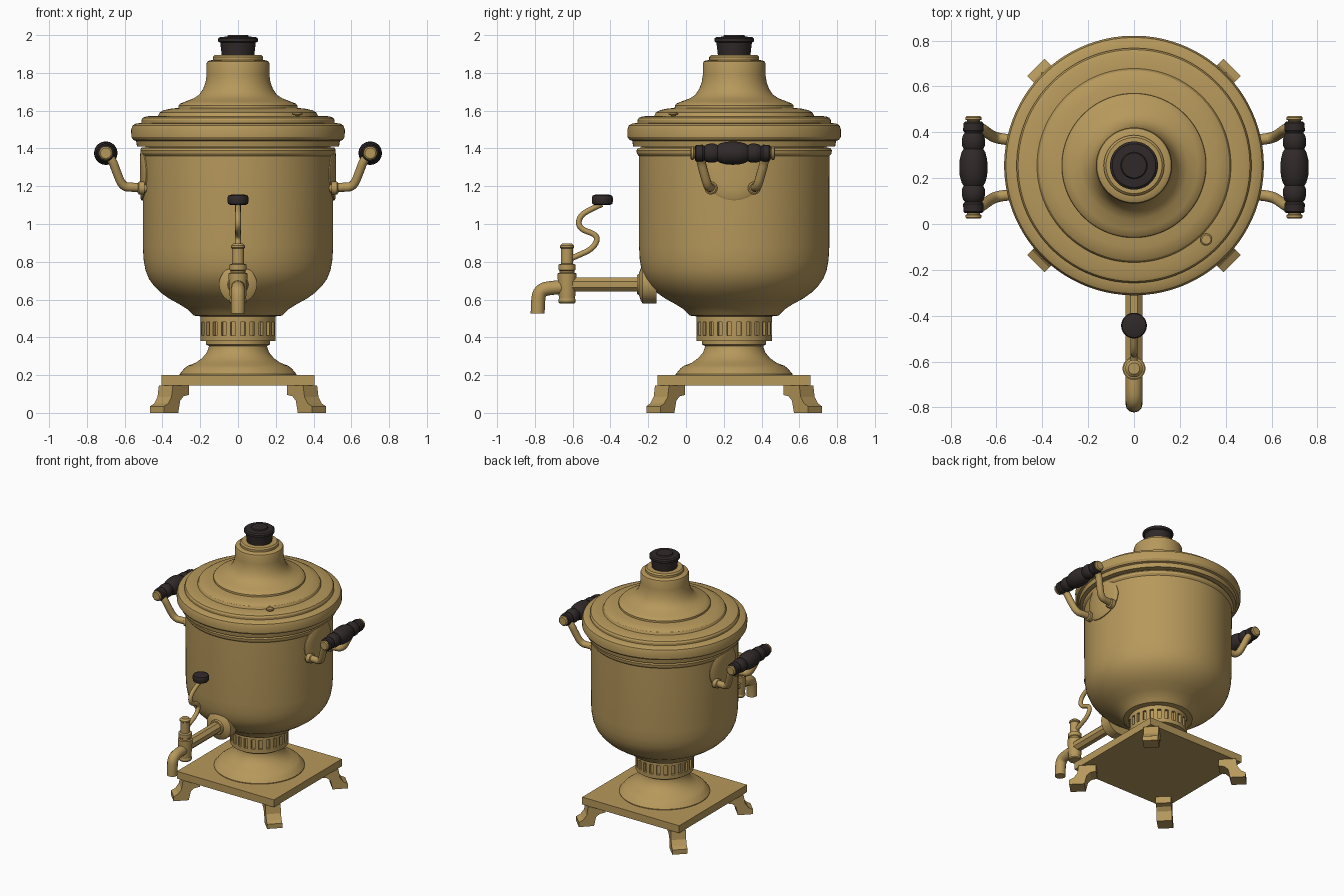
import bpy, bmesh, math
from mathutils import Matrix, Vector

if "Cube" in bpy.data.objects:
    bpy.data.objects.remove(bpy.data.objects["Cube"])

CY = 0.255  # the vessel axis sits behind the middle because of the tap


def material(name, rgb):
    m = bpy.data.materials.new(name)
    m.diffuse_color = (*rgb, 1)
    m.use_nodes = True
    m.node_tree.nodes["Principled BSDF"].inputs["Base Color"].default_value = m.diffuse_color
    return m


BRASS = material("brass", (0.47, 0.315, 0.105))
DARK = material("dark_wood", (0.03, 0.022, 0.022))


def finish(name, bm, mat, matrix=Matrix(), angle=30):
    bmesh.ops.recalc_face_normals(bm, faces=bm.faces)
    mesh = bpy.data.meshes.new(name)
    bm.to_mesh(mesh)
    bm.free()
    mesh.transform(matrix)
    mesh.materials.append(mat)
    ob = bpy.data.objects.new(name, mesh)
    bpy.context.collection.objects.link(ob)
    smooth(ob, angle)
    return ob


def smooth(ob, angle=30):
    bpy.ops.object.select_all(action='DESELECT')
    ob.select_set(True)
    bpy.context.view_layer.objects.active = ob
    bpy.ops.object.shade_smooth_by_angle(angle=math.radians(angle))


def lathe_mesh(profile, seg, phase=0.0):
    """Turn (radius, height) points around z and cap both ends."""
    bm = bmesh.new()
    rings = []
    for r, z in profile:
        rings.append([bm.verts.new((r * math.cos(phase + math.tau * i / seg),
                                    r * math.sin(phase + math.tau * i / seg), z))
                      for i in range(seg)])
    rows = []
    for a, b in zip(rings, rings[1:]):
        rows.append([bm.faces.new((a[i], a[(i + 1) % seg], b[(i + 1) % seg], b[i]))
                     for i in range(seg)])
    bm.faces.new(rings[0])
    bm.faces.new(rings[-1])
    return bm, rows


def lathe(name, profile, mat=BRASS, at=(0, CY, 0), rot=Matrix(), seg=64):
    bm, _ = lathe_mesh(profile, seg, math.pi / seg)
    return finish(name, bm, mat, Matrix.Translation(at) @ rot)


def tube(name, points, radius, mat=BRASS):
    """Round bar swept along a smooth path."""
    cu = bpy.data.curves.new(name, 'CURVE')
    cu.dimensions = '3D'
    cu.bevel_depth, cu.bevel_resolution, cu.use_fill_caps = radius, 4, True
    sp = cu.splines.new('NURBS')
    sp.points.add(len(points) - 1)
    for p, co in zip(sp.points, points):
        p.co = (*co, 1)
    sp.order_u, sp.use_endpoint_u, sp.resolution_u = 3, True, 6
    ob = bpy.data.objects.new(name, cu)
    bpy.context.collection.objects.link(ob)
    cu.materials.append(mat)
    bpy.ops.object.select_all(action='DESELECT')
    ob.select_set(True)
    bpy.context.view_layer.objects.active = ob
    bpy.ops.object.convert(target='MESH')
    smooth(bpy.context.view_layer.objects.active, 40)


# --- Base plate and four diagonal feet
bm = bmesh.new()
bmesh.ops.create_cube(bm, size=1)
finish("base_plate", bm, BRASS,
       Matrix.Translation((0, CY, 0.1725)) @ Matrix.Diagonal((0.81, 0.81, 0.055, 1)))

FOOT = [(.605, 0), (.605, .035), (.575, .05), (.55, .085), (.54, .146), (.42, .146),
        (.42, .095), (.46, .088), (.485, .065), (.5, 0)]
for k in range(4):
    bm = bmesh.new()
    face = bm.faces.new([bm.verts.new((r, -0.0525, z)) for r, z in FOOT])
    new = bmesh.ops.extrude_face_region(bm, geom=[face])["geom"]
    bmesh.ops.translate(bm, vec=(0, 0.105, 0),
                        verts=[v for v in new if isinstance(v, bmesh.types.BMVert)])
    finish("foot", bm, BRASS, Matrix.Translation((0, CY, 0)) @
           Matrix.Rotation(math.radians(45 + 90 * k), 4, 'Z'), 20)

# --- Pedestal and slotted collar
lathe("pedestal", [(.31, .195), (.31, .205), (.285, .235), (.265, .25), (.225, .265),
                   (.19, .29), (.165, .32), (.155, .35), (.155, .355), (.17, .362), (.17, .385)])
bm, rows = lathe_mesh([(.185, .38), (.2, .38), (.2, .41), (.2, .48), (.2, .51), (.185, .515)],
                      48, math.pi / 48)
for f in bmesh.ops.extrude_discrete_faces(bm, faces=rows[2][::2])["faces"]:
    for v in f.verts:
        v.co.x *= 0.91
        v.co.y *= 0.91
finish("slotted_collar", bm, BRASS, Matrix.Translation((0, CY, 0)))

# --- Vessel, lid and chimney
lathe("vessel", [(.19, .51), (.235, .515), (.25, .53), (.27, .55), (.31, .575), (.365, .605),
                 (.41, .637), (.445, .672), (.472, .71), (.49, .755), (.5, .81), (.504, .88),
                 (.505, 1.36), (.515, 1.372), (.518, 1.39), (.51, 1.402), (.49, 1.405),
                 (.49, 1.42)], seg=96)
lathe("lid", [(.48, 1.41), (.535, 1.41), (.54, 1.44), (.555, 1.445), (.565, 1.46), (.566, 1.50),
              (.558, 1.522), (.54, 1.532), (.512, 1.535), (.512, 1.55), (.505, 1.562),
              (.485, 1.57), (.423, 1.573), (.415, 1.59), (.395, 1.602), (.36, 1.61),
              (.315, 1.615), (.314, 1.628), (.305, 1.638), (.28, 1.648), (.235, 1.665),
              (.205, 1.685), (.185, 1.715), (.172, 1.75), (.166, 1.79), (.166, 1.85),
              (.162, 1.86), (.15, 1.866), (.132, 1.868), (.132, 1.885), (.122, 1.895),
              (.08, 1.896)], seg=96)
lathe("lid_knob", [(.086, 1.89), (.094, 1.96), (.105, 1.966), (.105, 1.982), (.095, 1.99),
                   (.058, 1.992), (.054, 2.0)], DARK, seg=48)
lathe("steam_vent", [(.012, 1.555), (.012, 1.575), (.026, 1.58), (.026, 1.587), (.02, 1.592)],
      at=(.315, CY - .323, 0), seg=24)

# --- Tap: wall flange, pipe, valve and spout
AXIS_Y = Matrix.Rotation(math.pi / 2, 4, 'X')  # turns +z towards the front
TAP_Y, TAP_Z = -0.63, 0.68
lathe("tap_flange", [(.1, -.05), (.1, .025), (.085, .035), (.055, .045), (.05, .055)],
      at=(0, -.205, TAP_Z), rot=AXIS_Y, seg=40)
lathe("tap_pipe", [(.041, 0), (.041, .45)], at=(0, -.18, TAP_Z), rot=AXIS_Y, seg=8)
lathe("tap_valve", [(.04, .58), (.046, .587), (.046, .6), (.043, .605), (.05, .72), (.05, .738),
                    (.04, .742), (.04, .752), (.046, .757), (.046, .785), (.032, .79),
                    (.032, .87), (.038, .875), (.038, .885), (.025, .897)],
      at=(0, TAP_Y, 0), seg=32)
tube("tap_spout", [(0, TAP_Y, .665), (0, -.7, .665), (0, -.775, .65), (0, -.785, .58),
                   (0, -.785, .525)], .037)

# --- Twisted tap key with its dark button
tube("tap_key", [(0, -.625, .81), (0, -.58, .83), (0, -.49, .87), (0, -.46, .94),
                 (0, -.57, .975), (0, -.565, 1.045), (0, -.48, 1.09), (0, -.445, 1.105)], .015)
lathe("tap_key_button", [(.04, 1.1), (.053, 1.107), (.056, 1.12), (.056, 1.138), (.052, 1.15),
                         (.035, 1.156)], DARK, at=(0, -.443, 0), seg=32)

# --- Side handles: wall plate, two arms, turned grip and end caps
HALF = [(-.2, .036), (-.193, .044), (-.16, .045), (-.15, .038), (-.14, .046), (-.12, .051),
        (-.095, .05), (-.08, .043), (-.066, .052), (-.035, .06)]
GRIP = [(r, t) for t, r in HALF] + [(.062, 0)] + [(r, -t) for t, r in reversed(HALF)]
CAP = [(.028, .19), (.028, .205), (.036, .208), (.036, .218), (.028, .224)]
for s in (-1, 1):
    # shallow oval shield wrapped around the wall
    bm = bmesh.new()
    rings = []
    for f, depth in ((1, .49), (1, .511), (.93, .516), (.6, .519), (.2, .52)):
        ring = []
        for i in range(40):
            a = math.tau * i / 40
            ang = f * .155 * math.cos(a) / .505
            ring.append(bm.verts.new((s * depth * math.cos(ang), depth * math.sin(ang),
                                      1.265 + f * .14 * math.sin(a))))
        rings.append(ring)
    for a, b in zip(rings, rings[1:]):
        for i in range(40):
            bm.faces.new((a[i], a[(i + 1) % 40], b[(i + 1) % 40], b[i]))
    bm.faces.new(rings[-1])
    finish("handle_plate", bm, BRASS, Matrix.Translation((0, CY, 0)))

    at = (s * .7, CY - .008, 1.375)
    lathe("handle_grip", GRIP, DARK, at, AXIS_Y, 32)
    for t in (-1, 1):
        lathe("handle_cap", [(r, t * z) for r, z in CAP], BRASS, at, AXIS_Y, 24)
        y = CY - .008
        tube("handle_arm", [(s * .48, y + t * .115, 1.19), (s * .55, y + t * .12, 1.195),
                            (s * .61, y + t * .13, 1.195), (s * .645, y + t * .155, 1.28),
                            (s * .665, y + t * .17, 1.34), (s * .7, y + t * .175, 1.375)], .024)
        lathe("handle_arm_washer", [(.034, 0), (.034, .03), (.026, .036)], BRASS,
              (s * .495, y + t * .115, 1.19), Matrix.Rotation(s * math.pi / 2, 4, 'Y'), 24)
